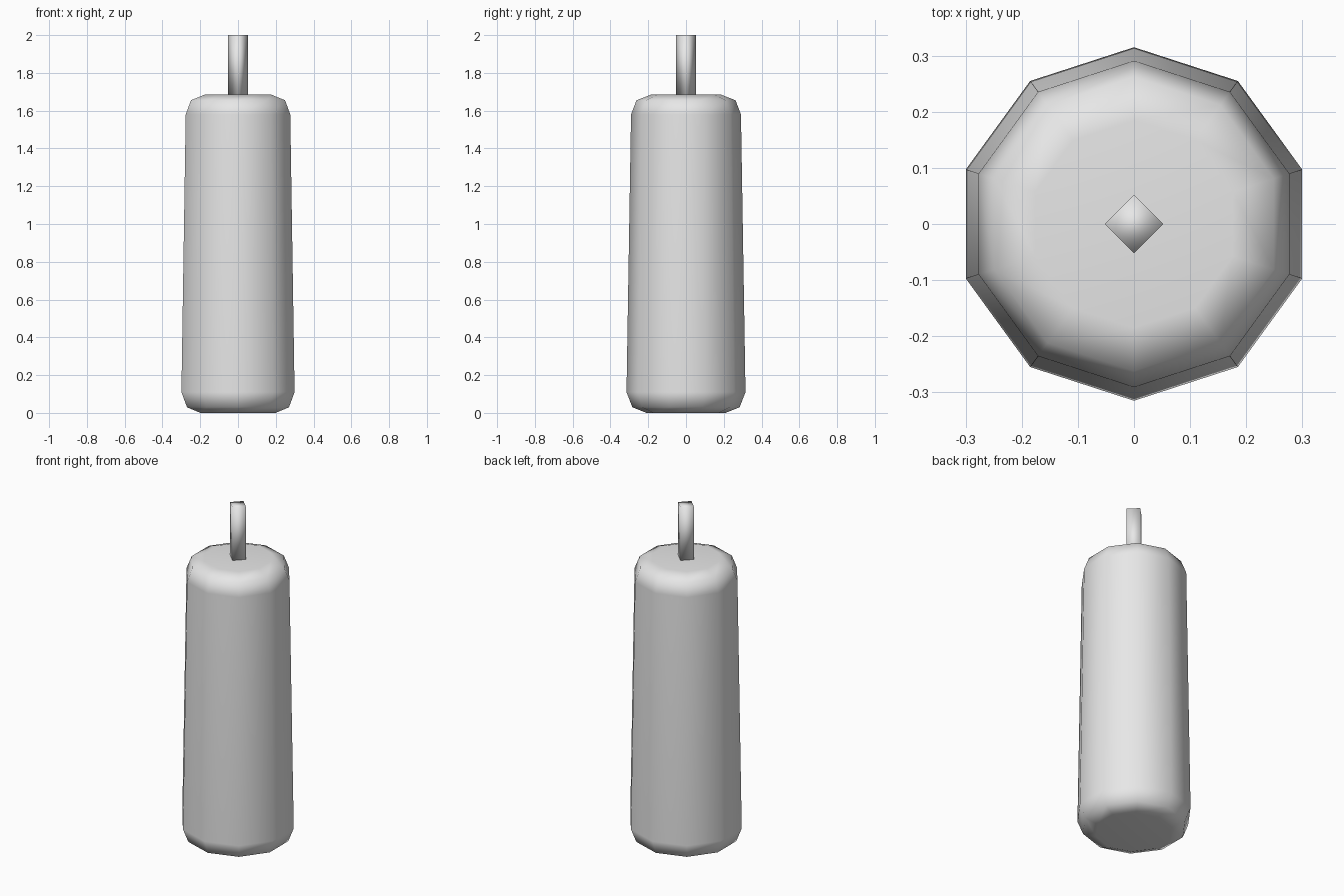
import bpy
import bmesh
from math import pi, cos, sin

cube = bpy.data.objects.get("Cube")
if cube:
    bpy.data.objects.remove(cube, do_unlink=True)


def make_material(name, color):
    mat = bpy.data.materials.new(name)
    mat.use_nodes = True
    mat.diffuse_color = color
    mat.node_tree.nodes["Principled BSDF"].inputs["Base Color"].default_value = color
    return mat


def lathe(name, profile, sides, mat):
    """Stack rings of (radius, height), first vertex on the y axis, and cap both ends."""
    bm = bmesh.new()
    rings = []
    for r, z in profile:
        angles = [pi / 2 + 2 * pi * i / sides for i in range(sides)]
        rings.append([bm.verts.new((r * cos(a), r * sin(a), z)) for a in angles])
    for low, high in zip(rings, rings[1:]):
        for i in range(sides):
            j = (i + 1) % sides
            bm.faces.new((low[i], low[j], high[j], high[i]))
    bm.faces.new(rings[0][::-1])
    bm.faces.new(rings[-1])
    for face in bm.faces:
        face.smooth = True
    mesh = bpy.data.meshes.new(name)
    bm.to_mesh(mesh)
    bm.free()
    mesh.materials.append(mat)
    obj = bpy.data.objects.new(name, mesh)
    bpy.context.collection.objects.link(obj)
    return obj


grey = make_material("light grey", (0.8, 0.8, 0.8, 1))

# Tapered wax body with rounded rims
body = lathe("candle_body", [(0.21, 0.0), (0.284, 0.03), (0.315, 0.11),
                             (0.291, 1.58), (0.262, 1.655), (0.185, 1.685)], 10, grey)
normals = body.modifiers.new("flat_caps", "WEIGHTED_NORMAL")
normals.keep_sharp = True

# Four-sided wick
lathe("wick", [(0.052, 1.68), (0.052, 2.0)], 4, grey)
